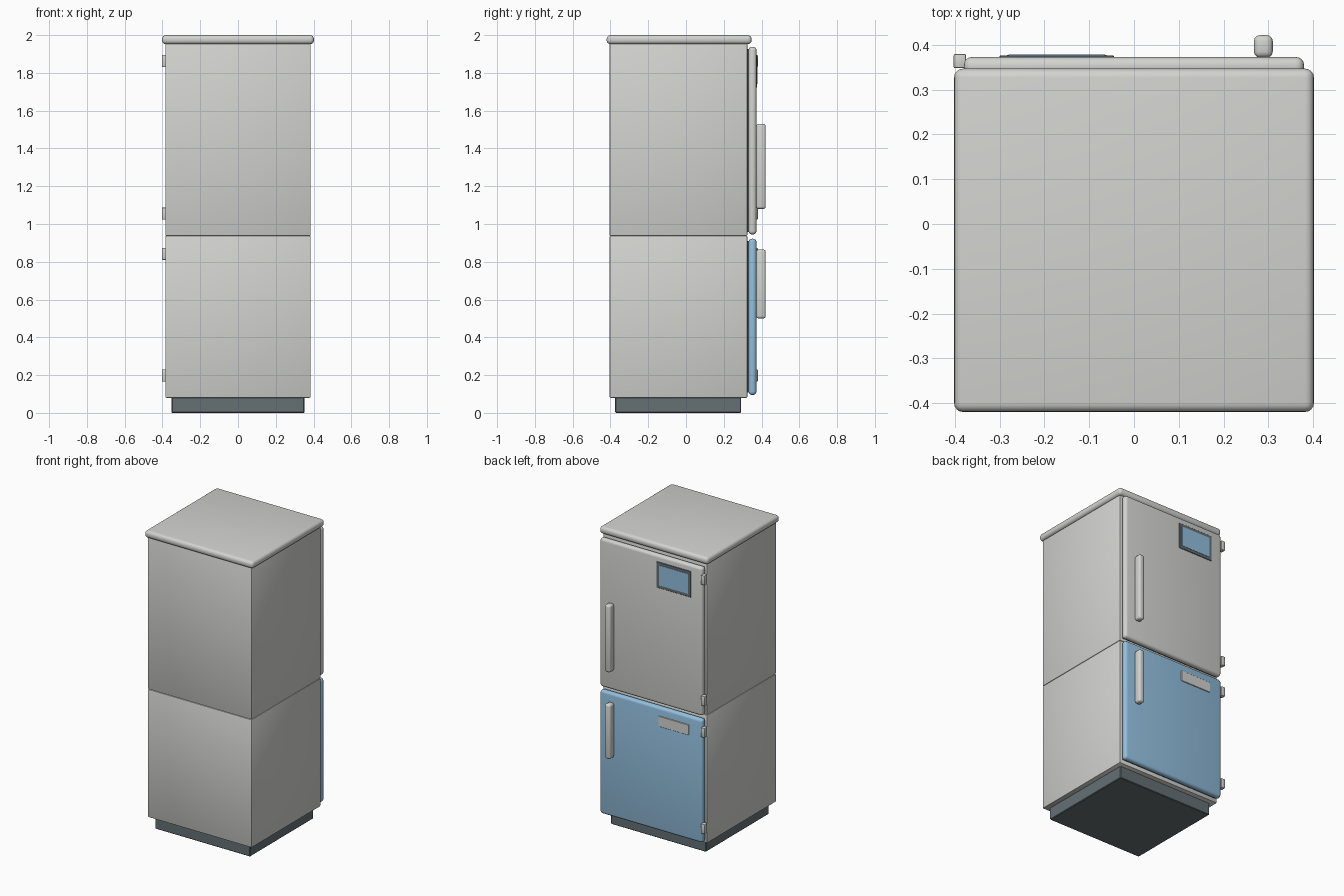
import bpy, bmesh
from mathutils import Vector

default = bpy.data.objects.get("Cube")
if default:
    bpy.data.objects.remove(default, do_unlink=True)


def material(name, rgb):
    m = bpy.data.materials.new(name)
    m.use_nodes = True
    color = (*rgb, 1)
    m.diffuse_color = color
    m.node_tree.nodes["Principled BSDF"].inputs["Base Color"].default_value = color
    return m


ENAMEL = material("light grey enamel", (0.65, 0.65, 0.63))
BLUE = material("soft blue", (0.29, 0.52, 0.73))
DARK = material("dark slate", (0.13, 0.16, 0.175))


def box(name, x, y, z, mat, bevel=0.0, segments=3):
    """Box spanning the given (min, max) ranges, with rounded edges."""
    low, high = Vector((x[0], y[0], z[0])), Vector((x[1], y[1], z[1]))
    size, centre = high - low, (low + high) / 2
    bm = bmesh.new()
    bmesh.ops.create_cube(bm, size=1)
    bmesh.ops.scale(bm, vec=size, verts=bm.verts)
    if bevel:
        bmesh.ops.bevel(bm, geom=bm.edges[:], offset=bevel, segments=segments,
                        profile=0.5, affect='EDGES')
    mesh = bpy.data.meshes.new(name)
    bm.to_mesh(mesh)
    bm.free()
    mesh.materials.append(mat)
    obj = bpy.data.objects.new(name, mesh)
    obj.location = centre
    bpy.context.collection.objects.link(obj)
    if bevel:
        bpy.ops.object.select_all(action='DESELECT')
        obj.select_set(True)
        bpy.context.view_layer.objects.active = obj
        bpy.ops.object.shade_smooth_by_angle()
    return obj


# Cabinet: plinth, two stacked bodies and the overhanging top
box("plinth", (-0.352, 0.352), (-0.375, 0.292), (0, 0.085), DARK, 0.004, 1)
BODY_X, BODY_Y = (-0.385, 0.385), (-0.405, 0.325)
box("lower_body", BODY_X, BODY_Y, (0.08, 0.937), ENAMEL, 0.006, 2)
box("upper_body", BODY_X, BODY_Y, (0.937, 1.96), ENAMEL, 0.006, 2)
box("top_panel", (-0.402, 0.402), (-0.42, 0.347), (1.952, 2), ENAMEL, 0.02, 4)

# Doors on the +y side, each with a gasket, handle and two hinges
DOORS = {
    "lower": dict(z=(0.095, 0.922), mat=BLUE, handle=(0.5, 0.865), hinges=(0.198, 0.842)),
    "upper": dict(z=(0.945, 1.938), mat=ENAMEL, handle=(1.08, 1.53), hinges=(1.055, 1.863)),
}
for name, d in DOORS.items():
    bottom, top = d["z"]
    box(name + "_gasket", (-0.365, 0.365), (0.32, 0.34), (bottom + 0.012, top - 0.012), DARK)
    box(name + "_door", (-0.38, 0.38), (0.331, 0.373), d["z"], d["mat"], 0.018, 4)
    box(name + "_handle", (0.268, 0.31), (0.372, 0.422), d["handle"], ENAMEL, 0.013, 3)
    for i, z in enumerate(d["hinges"]):
        box(f"{name}_hinge_{i + 1}", (-0.403, -0.375), (0.348, 0.38),
            (z - 0.032, z + 0.032), ENAMEL, 0.004, 2)

# Display on the upper door, nameplate on the lower door
box("display_frame", (-0.3, -0.045), (0.37, 0.377), (1.722, 1.896), DARK, 0.002, 1)
box("display_glass", (-0.28, -0.065), (0.372, 0.379), (1.742, 1.876), BLUE)
box("nameplate", (-0.285, -0.06), (0.37, 0.378), (0.796, 0.866), ENAMEL, 0.002, 1)
